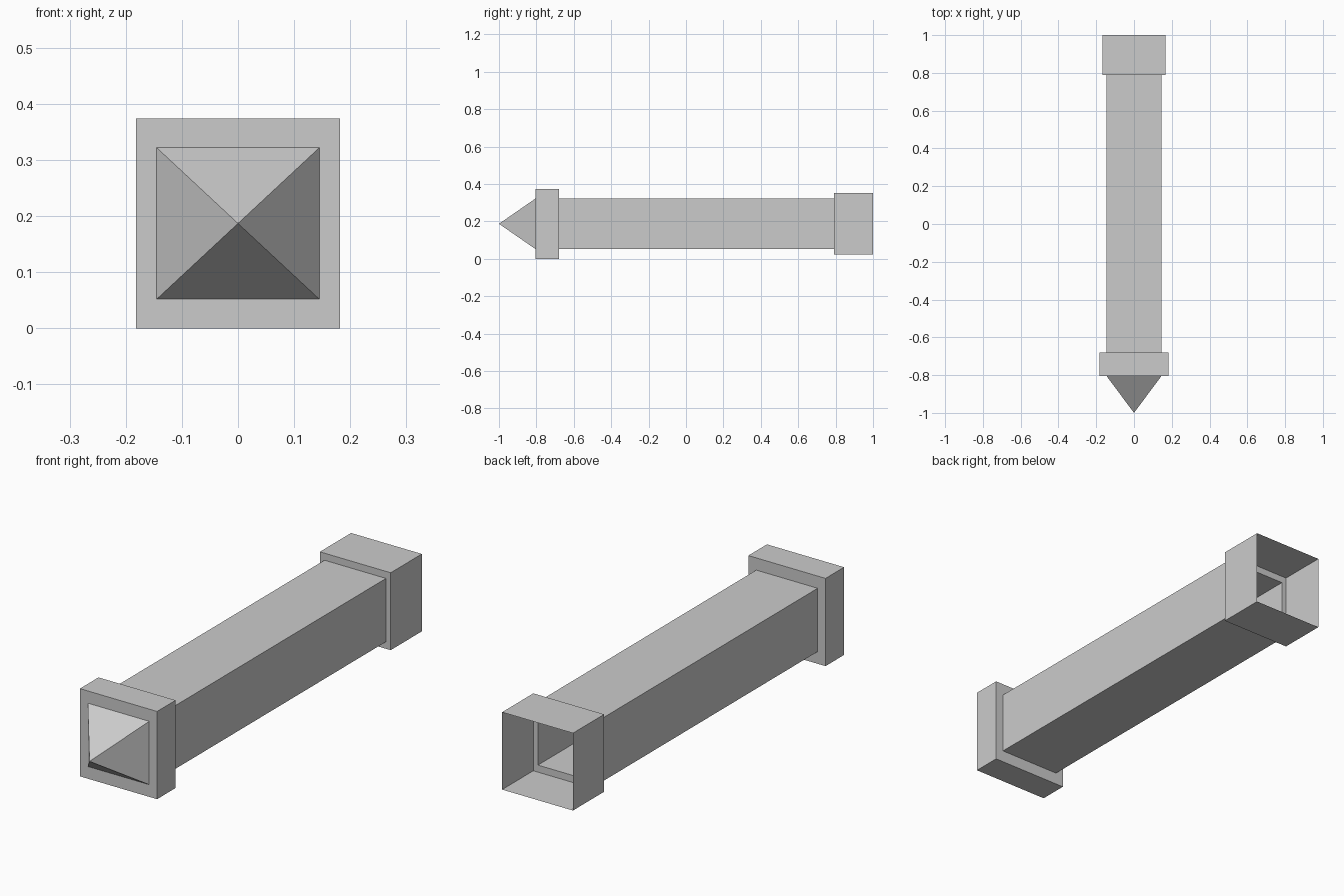
import bpy
import bmesh

cube = bpy.data.objects.get("Cube")
if cube:
    bpy.data.objects.remove(cube, do_unlink=True)

grey = bpy.data.materials.new("light_grey")
grey.use_nodes = True
colour = (0.6, 0.6, 0.6, 1)
grey.diffuse_color = colour
grey.node_tree.nodes["Principled BSDF"].inputs["Base Color"].default_value = colour

MID_Z = 0.187
SHAFT = (0.145, 0.135)    # half width, half height
COLLAR = (0.182, 0.187)
SOCKET = (0.167, 0.165)


def square_tube(name, stations, tip_y=None):
    """Skin rectangular rings along y; optionally close the front to a point."""
    bm = bmesh.new()
    rings = []
    for y, (w, h) in stations:
        corners = [(-w, -h), (w, -h), (w, h), (-w, h)]
        rings.append([bm.verts.new((x, y, MID_Z + z)) for x, z in corners])
    for a, b in zip(rings, rings[1:]):
        for i in range(4):
            j = (i + 1) % 4
            bm.faces.new((a[i], a[j], b[j], b[i]))
    if tip_y is not None:
        tip = bm.verts.new((0, tip_y, MID_Z))
        for i in range(4):
            bm.faces.new((tip, rings[0][(i + 1) % 4], rings[0][i]))
    # Every ring runs counter-clockwise from the front, so faces point outward
    mesh = bpy.data.meshes.new(name)
    bm.to_mesh(mesh)
    bm.free()
    mesh.materials.append(grey)
    obj = bpy.data.objects.new(name, mesh)
    bpy.context.collection.objects.link(obj)
    return obj


# Pointed tip and the stepped collar behind it
square_tube("pointed_collar",
            [(-0.805, SHAFT), (-0.805, COLLAR), (-0.68, COLLAR), (-0.68, SHAFT)],
            tip_y=-1.0)
# Hollow shaft
square_tube("shaft", [(-0.68, SHAFT), (0.79, SHAFT)])
# Wider socket, open at the back
square_tube("open_socket", [(0.79, SHAFT), (0.79, SOCKET), (1.0, SOCKET)])
